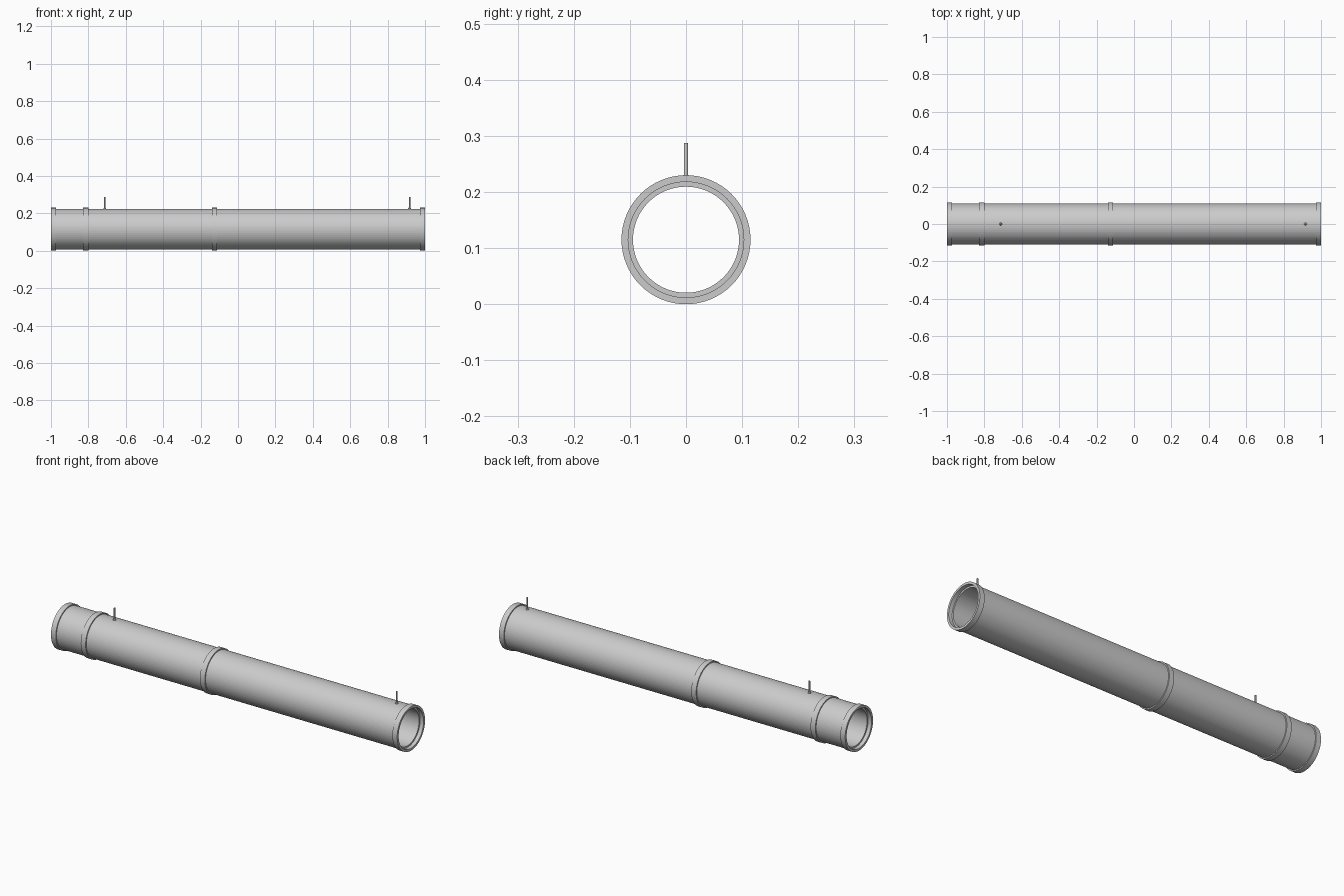
import bpy, bmesh, math

if "Cube" in bpy.data.objects:
    bpy.data.objects.remove(bpy.data.objects["Cube"])

SEG = 64
AXIS_Z = 0.115      # height of the pipe's centre line
R_COLLAR, R_PIPE, R_SOCKET, R_BORE = 0.115, 0.109, 0.103, 0.0945
END_FACE = 0.98     # the pipe wall stops here, inside the end collars


def finish(name, bm):
    bmesh.ops.recalc_face_normals(bm, faces=bm.faces)
    me = bpy.data.meshes.new(name)
    bm.to_mesh(me)
    bm.free()
    ob = bpy.data.objects.new(name, me)
    bpy.context.collection.objects.link(ob)
    return ob


def lathe(name, profile, segments, axis, origin):
    """Revolve (distance along axis, radius) points as a closed loop."""
    bm = bmesh.new()
    rings = []
    for i in range(segments):
        a = 2 * math.pi * i / segments
        ring = []
        for d, r in profile:
            u, v = r * math.cos(a), r * math.sin(a)
            co = (d, u, v) if axis == 'X' else (u, v, d)
            ring.append(bm.verts.new([c + o for c, o in zip(co, origin)]))
        rings.append(ring)
    n = len(profile)
    for i in range(segments):
        p, q = rings[i], rings[(i + 1) % segments]
        for j in range(n):
            k = (j + 1) % n
            bm.faces.new((p[j], p[k], q[k], q[j]))
    bmesh.ops.remove_doubles(bm, verts=bm.verts, dist=1e-6)
    return finish(name, bm)


def ring(name, x0, x1, inner):
    lathe(name, [(x0, inner), (x0, R_COLLAR), (x1, R_COLLAR), (x1, inner)],
          SEG, 'X', (0, 0, AXIS_Z))


# hollow pipe
lathe("pipe", [(-END_FACE, R_BORE), (-END_FACE, R_PIPE),
               (END_FACE, R_PIPE), (END_FACE, R_BORE)],
      SEG, 'X', (0, 0, AXIS_Z))

# end collars with a shallow socket inside
ring("end_collar_left", -1.0, -0.972, R_SOCKET)
ring("end_collar_right", 0.972, 1.0, R_SOCKET)

# joint collars along the pipe
for label, x in (("joint_collar_left", -0.814), ("joint_collar_middle", -0.125)):
    ring(label, x - 0.014, x + 0.014, R_SOCKET)

# upright pins, each with a small flared foot
for label, x in (("pin_left", -0.713), ("pin_right", 0.917)):
    base = AXIS_Z + R_PIPE
    pin = lathe(label, [(base - 0.004, 0.0001), (base - 0.004, 0.008),
                        (base + 0.003, 0.007), (base + 0.006, 0.004),
                        (0.287, 0.004), (0.287, 0.0001)],
                16, 'Z', (x, 0, 0))
    pin.data.shade_smooth()
    pin.data.set_sharp_from_angle(angle=math.radians(30))
